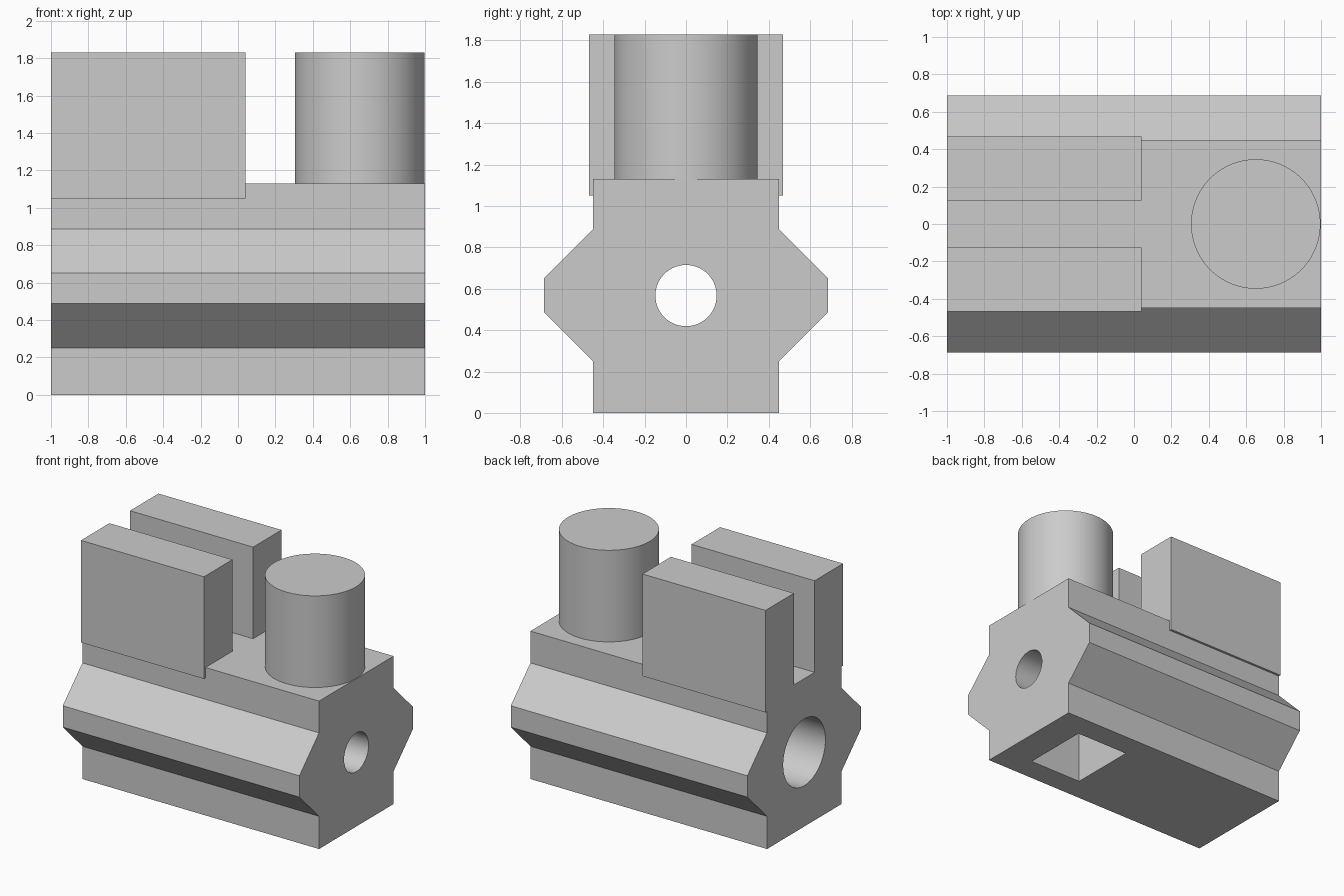
import bpy, bmesh, math
from mathutils import Matrix

default = bpy.data.objects.get("Cube")
if default:
    bpy.data.objects.remove(default, do_unlink=True)

# Single grey finish
GREY = (0.6, 0.6, 0.6, 1.0)
grey = bpy.data.materials.new("plain grey")
grey.use_nodes = True
grey.diffuse_color = GREY
grey.node_tree.nodes["Principled BSDF"].inputs["Base Color"].default_value = GREY


def make_object(name, bm):
    bmesh.ops.recalc_face_normals(bm, faces=bm.faces)
    mesh = bpy.data.meshes.new(name)
    bm.to_mesh(mesh)
    bm.free()
    mesh.materials.append(grey)
    obj = bpy.data.objects.new(name, mesh)
    bpy.context.collection.objects.link(obj)
    return obj


def box(name, low, high):
    bm = bmesh.new()
    size = [h - l for l, h in zip(low, high)]
    mid = [(h + l) / 2 for l, h in zip(low, high)]
    bmesh.ops.create_cube(bm, size=1, matrix=Matrix.Translation(mid) @ Matrix.Diagonal((*size, 1)))
    return make_object(name, bm)


def cylinder(name, radius, length, centre, along_x=False):
    bm = bmesh.new()
    turn = Matrix.Rotation(math.pi / 2, 4, "Y") if along_x else Matrix.Identity(4)
    bmesh.ops.create_cone(bm, cap_ends=True, segments=96, radius1=radius, radius2=radius,
                          depth=length, matrix=Matrix.Translation(centre) @ turn)
    return make_object(name, bm)


def select_only(obj):
    bpy.ops.object.select_all(action="DESELECT")
    obj.select_set(True)
    bpy.context.view_layer.objects.active = obj


def smooth(obj):
    select_only(obj)
    bpy.ops.object.shade_smooth_by_angle(angle=math.radians(30))


def cut(obj, cutter):
    mod = obj.modifiers.new("cut", "BOOLEAN")
    mod.operation = "DIFFERENCE"
    mod.solver = "EXACT"
    mod.object = cutter
    select_only(obj)
    bpy.ops.object.modifier_apply(modifier=mod.name)
    bpy.data.objects.remove(cutter, do_unlink=True)


# Body: mirrored half profile with a bevelled side rib, extruded along x
half = [(0.45, 0), (0.45, 0.25), (0.687, 0.487), (0.687, 0.65), (0.45, 0.887), (0.45, 1.13)]
profile = half + [(-y, z) for y, z in reversed(half)]
bm = bmesh.new()
end = bm.faces.new([bm.verts.new((-1, y, z)) for y, z in profile])
ext = bmesh.ops.extrude_face_region(bm, geom=[end], use_keep_orig=True)
bmesh.ops.translate(bm, vec=(2, 0, 0), verts=[v for v in ext["geom"] if isinstance(v, bmesh.types.BMVert)])
body = make_object("body", bm)

# Bottom pocket, wide rear bore and narrow front bore
BORE_Z = 0.567
cut(body, box("pocket_cutter", (0.3, -0.265, -0.1), (0.75, 0.265, 0.83)))
cut(body, cylinder("wide_bore_cutter", 0.255, 1.6, (-0.3, 0, BORE_Z), True))
cut(body, cylinder("narrow_bore_cutter", 0.148, 0.6, (0.8, 0, BORE_Z), True))
smooth(body)

# Two upright blocks that overhang the body sides slightly
for name, side in (("left_block", 1), ("right_block", -1)):
    inner, outer = sorted((0.125 * side, 0.468 * side))
    box(name, (-1, inner, 1.05), (0.04, outer, 1.83))

# Upright post
post = cylinder("post", 0.346, 0.73, (0.651, 0, 1.465))
smooth(post)
